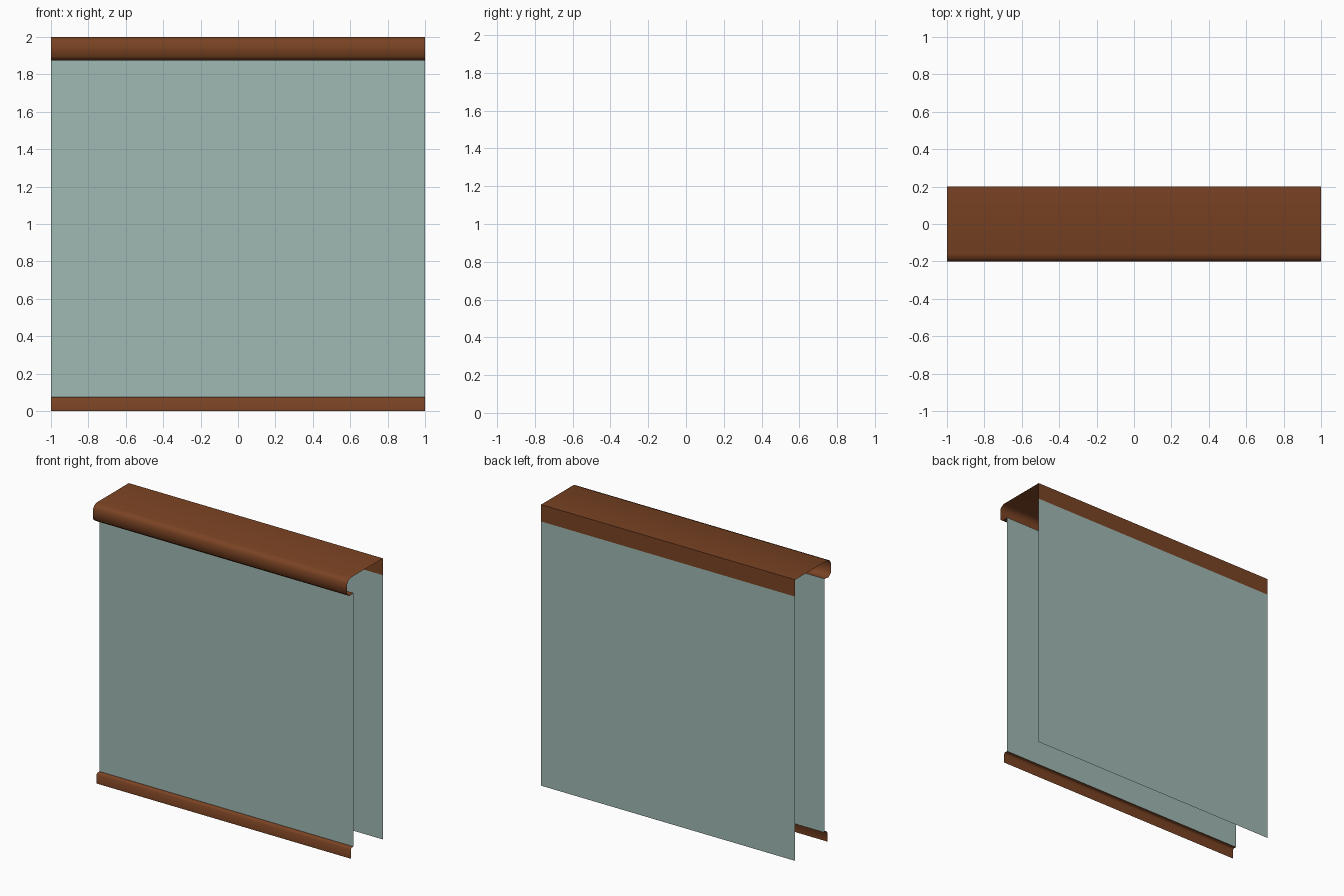
import bpy
import math

if "Cube" in bpy.data.objects:
    bpy.data.objects.remove(bpy.data.objects["Cube"])


def material(name, rgb):
    m = bpy.data.materials.new(name)
    m.diffuse_color = (*rgb, 1.0)
    m.use_nodes = True
    m.node_tree.nodes["Principled BSDF"].inputs["Base Color"].default_value = m.diffuse_color
    return m


wood = material("brown wood", (0.195, 0.056, 0.017))
paint = material("pale teal paint", (0.35, 0.49, 0.455))


def sweep(name, profile, mat):
    """Open sheet: a (y, z) profile, listed so faces point outward, run along x."""
    verts = [(x, y, z) for y, z in profile for x in (-1, 1)]
    faces = [(2 * i, 2 * i + 1, 2 * i + 3, 2 * i + 2) for i in range(len(profile) - 1)]
    mesh = bpy.data.meshes.new(name)
    mesh.from_pydata(verts, [], faces)
    mesh.materials.append(mat)
    ob = bpy.data.objects.new(name, mesh)
    bpy.context.collection.objects.link(ob)
    bpy.ops.object.select_all(action='DESELECT')
    ob.select_set(True)
    bpy.context.view_layer.objects.active = ob
    bpy.ops.object.shade_smooth_by_angle(angle=math.radians(65))
    return ob


# Painted wall sheets, open at the ends
sweep("front_panel", [(-0.13, 0.075), (-0.13, 1.88)], paint)
sweep("back_panel", [(0.2, 1.88), (0.2, 0.0)], paint)

# Skirting board with a sloped top lip
sweep("baseboard", [(-0.16, 0.0), (-0.16, 0.066), (-0.153, 0.075), (-0.13, 0.075)], wood)

# Top rail: underside lip, rounded nose, flat top and back drop
sweep("top_rail", [(-0.13, 1.88), (-0.175, 1.875), (-0.2, 1.895), (-0.2, 1.97),
                   (-0.187, 1.99), (-0.16, 2.0), (0.2, 2.0), (0.2, 1.88)], wood)
